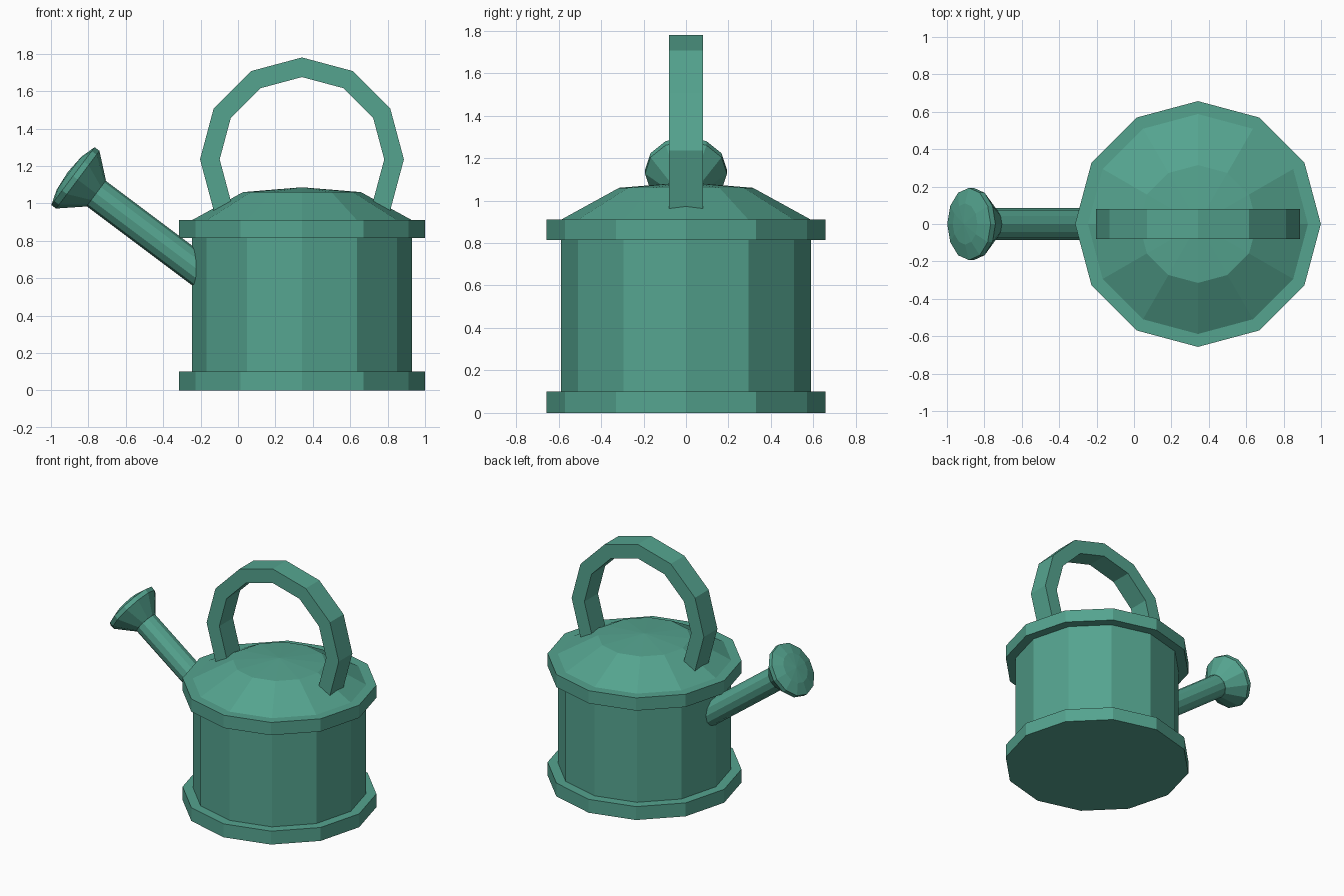
import bpy, bmesh, math
from mathutils import Matrix, Vector

if "Cube" in bpy.data.objects:
    bpy.data.objects.remove(bpy.data.objects["Cube"])

SIDES = 12
CX = 0.342                      # centre of the can in x

green = bpy.data.materials.new("green_paint")
green.diffuse_color = (0.09, 0.37, 0.275, 1)
green.use_nodes = True
green.node_tree.nodes["Principled BSDF"].inputs["Base Color"].default_value = green.diffuse_color


def finish(name, bm):
    bmesh.ops.remove_doubles(bm, verts=bm.verts, dist=1e-5)
    bmesh.ops.recalc_face_normals(bm, faces=bm.faces)
    mesh = bpy.data.meshes.new(name)
    bm.to_mesh(mesh)
    bm.free()
    mesh.materials.append(green)
    obj = bpy.data.objects.new(name, mesh)
    bpy.context.collection.objects.link(obj)
    return obj


def lathe(name, profile, matrix):
    """Revolve (radius, height) points around local z; open ends are capped."""
    bm = bmesh.new()
    rings = []
    for r, h in profile:
        if r == 0:
            rings.append([bm.verts.new(matrix @ Vector((0, 0, h)))])
            continue
        angles = [2 * math.pi * i / SIDES for i in range(SIDES)]
        rings.append([bm.verts.new(matrix @ Vector((r * math.cos(a), r * math.sin(a), h)))
                      for a in angles])
    for low, high in zip(rings, rings[1:]):
        for i in range(SIDES):
            j = (i + 1) % SIDES
            if len(high) == 1:
                bm.faces.new((low[i], low[j], high[0]))
            else:
                bm.faces.new((low[i], low[j], high[j], high[i]))
    for ring in (rings[0], rings[-1]):
        if len(ring) > 1:
            bm.faces.new(ring)
    return finish(name, bm)


# Can: body, two rims and domed lid
upright = Matrix.Translation((CX, 0, 0))
lathe("body", [(0.588, 0.05), (0.588, 0.86)], upright)
lathe("base_rim", [(0.657, 0), (0.657, 0.10)], upright)
lathe("top_rim", [(0.657, 0.815), (0.657, 0.91)], upright)
lathe("lid", [(0.588, 0.90), (0.588, 0.91), (0.315, 1.06), (0, 1.086)], upright)

# Spout and sprinkler head share one tilted axis
tilted = Matrix.Translation((0.232, 0, 0.31)) @ Matrix.Rotation(-math.atan2(0.8, 0.6), 4, "Y")
lathe("spout", [(0.085, 0.42), (0.085, 1.26)], tilted)
lathe("sprinkler_head",
      [(0.087, 1.238), (0.193, 1.361), (0.193, 1.393), (0.11, 1.419), (0, 1.428)], tilted)


# Handle: arc of a square-section ring, feet buried in the lid
def handle(outer=0.545, inner=0.44, half_width=0.08, centre_z=1.235):
    bm = bmesh.new()
    sections = []
    for k in range(-5, 6):
        a = math.radians(30 * k)
        sections.append([bm.verts.new((CX + r * math.sin(a), y, centre_z + r * math.cos(a)))
                         for r, y in ((outer, -half_width), (outer, half_width),
                                      (inner, half_width), (inner, -half_width))])
    for s, t in zip(sections, sections[1:]):
        for i in range(4):
            j = (i + 1) % 4
            bm.faces.new((s[i], s[j], t[j], t[i]))
    bm.faces.new(sections[0])
    bm.faces.new(sections[-1])
    return finish("handle", bm)


handle()
